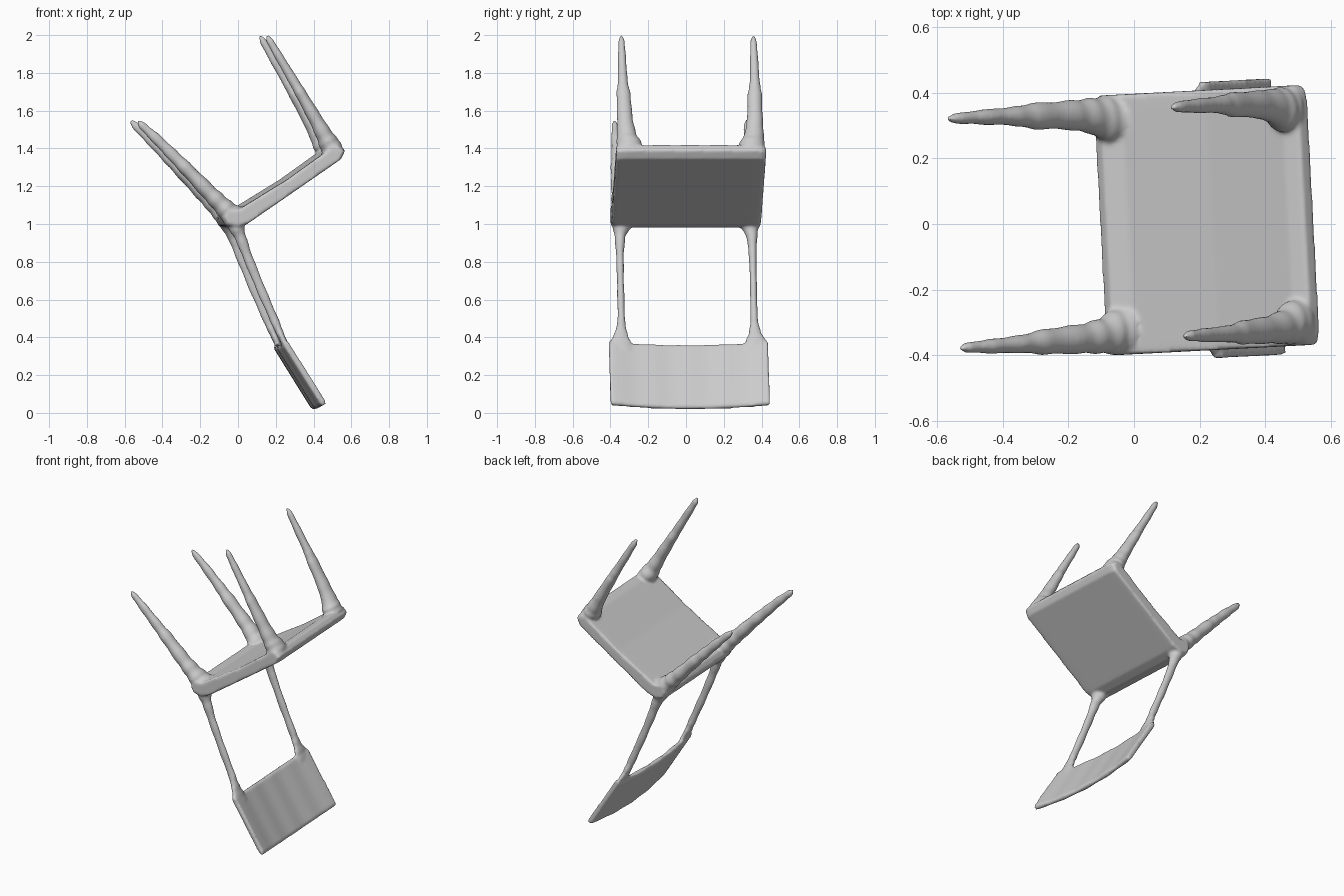
import bpy, bmesh, math
from mathutils import Vector, Matrix

if "Cube" in bpy.data.objects:
    bpy.data.objects.remove(bpy.data.objects["Cube"])

GREY = bpy.data.materials.new("plain grey")
GREY.diffuse_color = (0.6, 0.6, 0.6, 1)
GREY.use_nodes = True
GREY.node_tree.nodes["Principled BSDF"].inputs["Base Color"].default_value = GREY.diffuse_color
bm = bmesh.new()


def loft(rings):
    """Skin closed rings of points and cap both ends."""
    vs = [[bm.verts.new(p) for p in r] for r in rings]
    n = len(vs[0])
    for a, b in zip(vs, vs[1:]):
        for i in range(n):
            bm.faces.new((a[i], a[(i + 1) % n], b[(i + 1) % n], b[i]))
    bm.faces.new(vs[0][::-1])
    bm.faces.new(vs[-1])


def limb(stations, side, wave=0.0, sides=20):
    """Tapered limb; station = x, z, y centre, half width in y, half depth."""
    fine = []
    for a, b in zip(stations, stations[1:]):
        fine += [[p + (q - p) * t / 6 for p, q in zip(a, b)] for t in range(6)]
    fine.append(stations[-1])
    rings = []
    for k, (x, z, y, w, d) in enumerate(fine):
        p, q = fine[max(k - 2, 0)], fine[min(k + 2, len(fine) - 1)]
        t = Vector((q[0] - p[0], 0, q[1] - p[1])).normalized()
        n = Vector((-t.z, 0, t.x))
        s = 1 + wave * math.sin(k * 1.1 + side)
        rings.append([Vector((x, y * side, z)) + n * (d * s * math.sin(a))
                      + Vector((0, w * s * math.cos(a), 0))
                      for a in (2 * math.pi * i / sides for i in range(sides))])
    loft(rings)


# Seat slab with a thicker rear rail, rounded all round
profile = [(0.53, 1.345), (0.28, 1.172), (0.03, 1.0), (-0.03, 0.98), (-0.085, 0.99),
           (-0.105, 1.03), (-0.085, 1.065), (-0.02, 1.075), (0.24, 1.235), (0.47, 1.40),
           (0.52, 1.42), (0.55, 1.39)]
cx, cz = 0.225, 1.2
rings = []
for y, s in ((-0.397, 0.95), (-0.39, 0.97), (-0.375, 0.99), (-0.345, 1.0),
             (0.345, 1.0), (0.375, 0.99), (0.39, 0.97), (0.397, 0.95)):
    rings.append([(cx + (x - cx) * s, y, cz + (z - cz) * s) for x, z in profile])
loft(rings)

for side in (-1, 1):
    # Front legs, flaring into the seat corners
    limb([(0.49, 1.385, 0.325, 0.07, 0.055), (0.465, 1.425, 0.325, 0.068, 0.055),
          (0.44, 1.47, 0.338, 0.052, 0.044), (0.39, 1.56, 0.345, 0.042, 0.036),
          (0.315, 1.69, 0.348, 0.038, 0.03), (0.28, 1.75, 0.35, 0.027, 0.027),
          (0.20, 1.885, 0.35, 0.022, 0.023), (0.15, 1.97, 0.35, 0.017, 0.019),
          (0.135, 1.998, 0.35, 0.006, 0.008)], side, 0.03)
    # Rear legs
    limb([(-0.02, 1.035, 0.32, 0.075, 0.055), (-0.07, 1.065, 0.325, 0.07, 0.054),
          (-0.12, 1.115, 0.337, 0.053, 0.046), (-0.18, 1.175, 0.342, 0.045, 0.041),
          (-0.29, 1.29, 0.345, 0.04, 0.036), (-0.36, 1.36, 0.348, 0.028, 0.032),
          (-0.45, 1.45, 0.35, 0.023, 0.028), (-0.53, 1.525, 0.35, 0.016, 0.021),
          (-0.55, 1.548, 0.35, 0.006, 0.009)], side, 0.05)
    # Thin posts carrying the backrest
    limb([(-0.045, 1.04, 0.33, 0.065, 0.05), (-0.03, 0.99, 0.338, 0.05, 0.042),
          (-0.005, 0.93, 0.35, 0.028, 0.03), (0.035, 0.82, 0.352, 0.02, 0.026),
          (0.105, 0.65, 0.352, 0.019, 0.025), (0.175, 0.49, 0.352, 0.02, 0.024),
          (0.20, 0.43, 0.355, 0.032, 0.02), (0.225, 0.375, 0.36, 0.058, 0.017),
          (0.25, 0.33, 0.36, 0.058, 0.013)], side, 0.05)

# Bowed backrest panel
rings = []
steps = 24
for k in range(steps + 1):
    u = -1 + 2 * k / steps
    bow = u * u
    top = Vector((0.205 + 0.022 * bow, 0, 0.355 + 0.02 * bow))
    low = Vector((0.412 + 0.024 * bow, 0, 0.022 + 0.022 * bow))
    d = (low - top).normalized()
    n = Vector((-d.z, 0, d.x)) * (0.016 + 0.002 * math.cos(u * 14))
    y = Vector((0, 0.422 * u, 0))
    rings.append([y + top + n * 0.6, y + top + n + d * 0.015, y + low + n - d * 0.015,
                  y + low + n * 0.6, y + low - n * 0.6, y + low - n - d * 0.015,
                  y + top - n + d * 0.015, y + top - n * 0.6])
loft(rings)

# The whole chair is turned slightly about the vertical
bmesh.ops.recalc_face_normals(bm, faces=bm.faces[:])
bmesh.ops.rotate(bm, verts=bm.verts[:], cent=(0, 0, 0), matrix=Matrix.Rotation(math.radians(3), 3, 'Z'))
mesh = bpy.data.meshes.new("chair")
bm.to_mesh(mesh)
bm.free()
chair = bpy.data.objects.new("chair", mesh)
bpy.context.collection.objects.link(chair)

# Fuse the parts and soften the joints
fuse = chair.modifiers.new("fuse", 'REMESH')
fuse.mode = 'VOXEL'
fuse.voxel_size = 0.008
soft = chair.modifiers.new("soften", 'SMOOTH')
soft.factor = 0.5
soft.iterations = 6
done = bpy.data.meshes.new_from_object(chair.evaluated_get(bpy.context.evaluated_depsgraph_get()))
chair.modifiers.clear()
chair.data = done
done.materials.clear()
done.materials.append(GREY)
done.polygons.foreach_set("use_smooth", [True] * len(done.polygons))
done.update()
